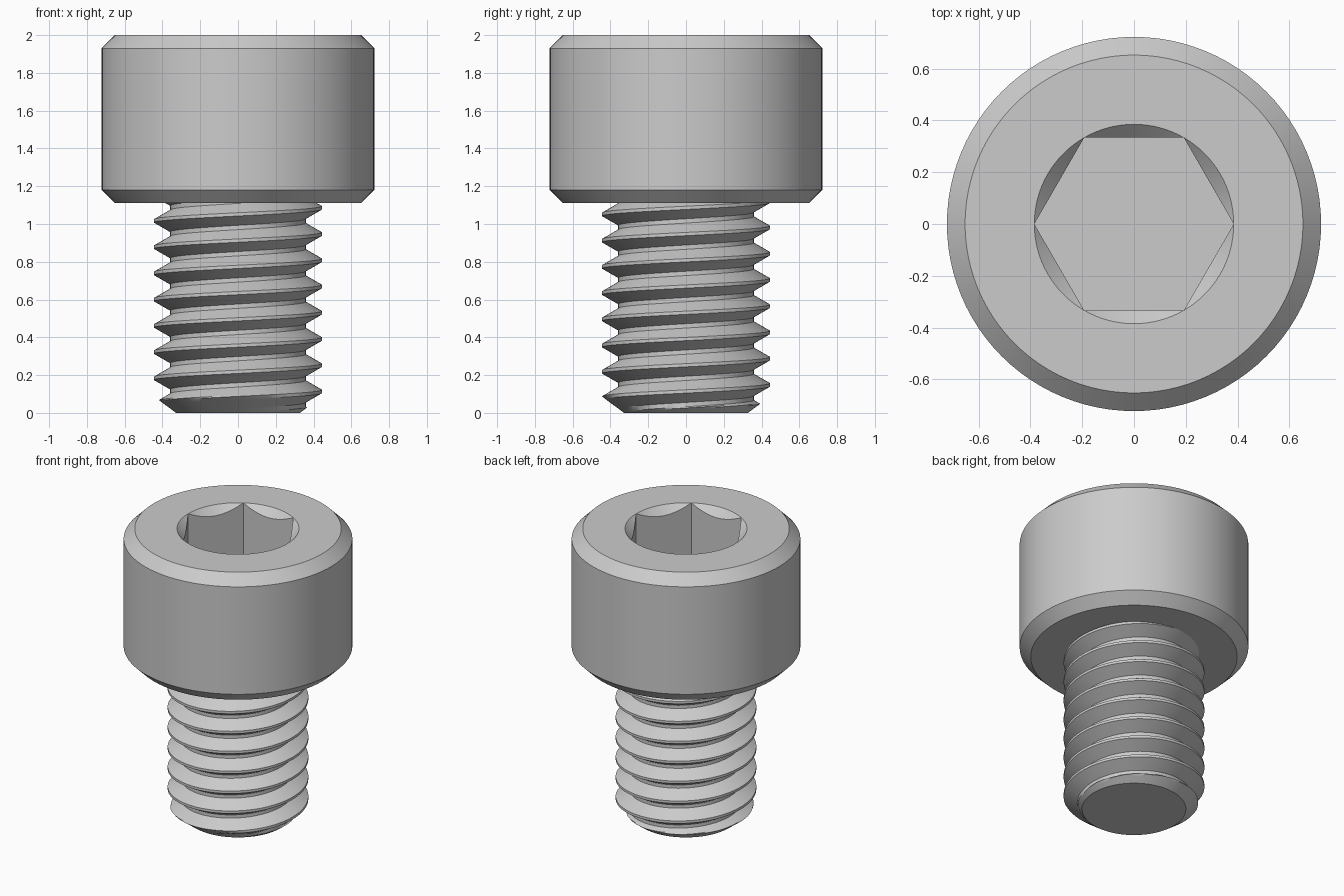
import bpy, bmesh, math

cube = bpy.data.objects.get("Cube")
if cube:
    bpy.data.objects.remove(cube, do_unlink=True)

SEG = 96
MM = 2 / 18                      # one millimetre of the screw in scene units
TOP, SEAT = 18 * MM, 10 * MM     # head top and underside heights

steel = bpy.data.materials.new("grey steel")
steel.use_nodes = True
steel.diffuse_color = (0.6, 0.6, 0.6, 1)
steel.node_tree.nodes["Principled BSDF"].inputs["Base Color"].default_value = (0.6, 0.6, 0.6, 1)


def finish(bm, name):
    bmesh.ops.recalc_face_normals(bm, faces=bm.faces)
    mesh = bpy.data.meshes.new(name)
    bm.to_mesh(mesh)
    bm.free()
    mesh.materials.append(steel)
    obj = bpy.data.objects.new(name, mesh)
    bpy.context.collection.objects.link(obj)
    bpy.ops.object.select_all(action='DESELECT')
    obj.select_set(True)
    bpy.context.view_layer.objects.active = obj
    bpy.ops.object.shade_smooth_by_angle(angle=math.radians(25))


def point(r, angle, z):
    return (r * math.cos(angle), r * math.sin(angle), z)


# Head: stacked rings from the underside, over the rim and down the hex socket
HEAD_R, BEVEL = 6.5 * MM, 0.07
APOTHEM = 3 * MM
CORNER = APOTHEM / math.cos(math.pi / 6)


def hexagon(angle):
    return APOTHEM / math.cos(angle % (math.pi / 3) - math.pi / 6)


rings = [
    lambda a: (HEAD_R - BEVEL, SEAT),
    lambda a: (HEAD_R, SEAT + BEVEL),
    lambda a: (HEAD_R, TOP - BEVEL),
    lambda a: (HEAD_R - BEVEL, TOP),
    lambda a: (CORNER, TOP),
    lambda a: (hexagon(a), TOP - (CORNER - hexagon(a))),   # socket countersink
    lambda a: (hexagon(a), TOP - 4 * MM),                  # socket floor
]
bm = bmesh.new()
loops = []
for ring in rings:
    loop = []
    for i in range(SEG):
        a = 2 * math.pi * i / SEG
        r, z = ring(a)
        loop.append(bm.verts.new(point(r, a, z)))
    loops.append(loop)
for low, high in zip(loops, loops[1:]):
    for i in range(SEG):
        j = (i + 1) % SEG
        bm.faces.new((low[i], low[j], high[j], high[i]))
bm.faces.new(loops[0])
bm.faces.new(loops[-1])
bmesh.ops.remove_doubles(bm, verts=bm.verts, dist=1e-5)
finish(bm, "socket_head")

# Threaded shank: right-handed helical profile, trimmed by the end chamfer
PITCH, CREST_R, ROOT_R = 1.25 * MM, 4 * MM, 0.359
CREST = PITCH / 8
FLANK = (CREST_R - ROOT_R) * math.tan(math.pi / 6)
STEPS = 8
PHASE = 0.1135                   # crest height at angle zero

profile = [(CREST_R, -CREST / 2)]
for s in range(STEPS + 1):       # upper flank
    t = s / STEPS
    profile.append((CREST_R + (ROOT_R - CREST_R) * t, CREST / 2 + FLANK * t))
for s in range(STEPS):           # lower flank of the next turn
    t = s / STEPS
    profile.append((ROOT_R + (CREST_R - ROOT_R) * t, PITCH - CREST / 2 - FLANK * (1 - t)))

bm = bmesh.new()
columns = []
for c in range(SEG):
    a = 2 * math.pi * c / SEG
    column = []
    for turn in range(-3, 10):
        for r, dz in profile:
            z = PHASE + PITCH * (c / SEG + turn) + dz
            column.append(bm.verts.new(point(min(r, 0.328 + 1.35 * max(z, -0.1)), a, z)))
    columns.append(column)
rows, per_turn = len(columns[0]), len(profile)
for c in range(SEG):
    here, there = columns[c], columns[(c + 1) % SEG]
    shift = per_turn if c == SEG - 1 else 0
    for q in range(rows - 1 - shift):
        bm.faces.new((here[q], there[q + shift], there[q + 1 + shift], here[q + 1]))

# Trim flat at the tip and just inside the head, then cap both ends
for height, side in ((0, -1), (SEAT + 0.03, 1)):
    geom = bm.verts[:] + bm.edges[:] + bm.faces[:]
    cut = bmesh.ops.bisect_plane(bm, geom=geom, dist=1e-6, plane_co=(0, 0, height),
                                 plane_no=(0, 0, side), clear_outer=True)
    edges = [e for e in cut["geom_cut"] if isinstance(e, bmesh.types.BMEdge)]
    bmesh.ops.contextual_create(bm, geom=edges)
finish(bm, "threaded_shank")
